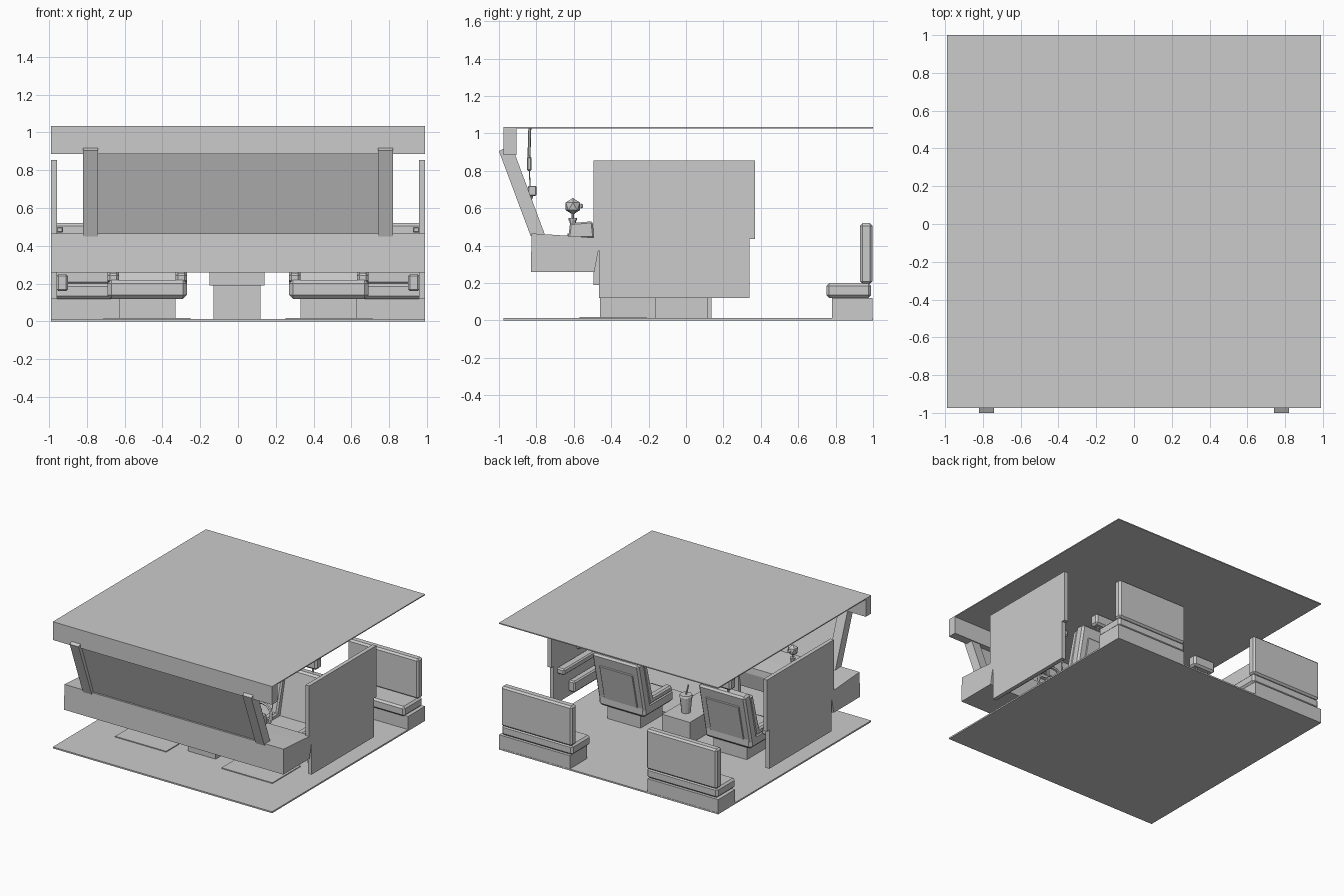
import bpy, bmesh, math
from mathutils import Vector

if "Cube" in bpy.data.objects:
    bpy.data.objects.remove(bpy.data.objects["Cube"])


def prism(name, pts, x0, x1, bevel=0):
    """Extrude a (y, z) profile from x0 to x1, with optional chamfer."""
    bm = bmesh.new()
    f = bm.faces.new([bm.verts.new((x0, y, z)) for y, z in pts])
    r = bmesh.ops.extrude_face_region(bm, geom=[f])
    for v in r["geom"]:
        if isinstance(v, bmesh.types.BMVert):
            v.co.x = x1
    bmesh.ops.recalc_face_normals(bm, faces=bm.faces[:])
    if bevel:
        bmesh.ops.bevel(bm, geom=bm.edges[:], offset=bevel, segments=1,
                        profile=0.5, affect='EDGES')
    me = bpy.data.meshes.new(name)
    bm.to_mesh(me)
    bm.free()
    ob = bpy.data.objects.new(name, me)
    bpy.context.collection.objects.link(ob)
    return ob


def box(name, x, y, z, bevel=0):
    return prism(name, [(y[0], z[0]), (y[1], z[0]), (y[1], z[1]), (y[0], z[1])],
                 x[0], x[1], bevel)


def rod(name, a, b, r1, r2=None, n=8):
    """Cone or cylinder between two points."""
    a, b = Vector(a), Vector(b)
    bpy.ops.mesh.primitive_cone_add(vertices=n, radius1=r1, radius2=r1 if r2 is None else r2,
                                    depth=(b - a).length, location=(a + b) / 2)
    ob = bpy.context.object
    ob.name = name
    ob.rotation_euler = (b - a).to_track_quat('Z', 'Y').to_euler()
    return ob


# Shell: floor, roof, header above the windscreen
box("floor", (-.99, .99), (-.975, 1), (0, .012))
box("roof", (-.99, .99), (-.975, 1), (1.026, 1.034))
box("roof_header", (-.99, .99), (-.975, -.905), (.885, 1.03))

# Windscreen and its pillars
prism("windscreen", [(-.965, .9), (-.805, .455), (-.795, .455), (-.955, .9)], -.74, .74)
for s in (-1, 1):
    prism("windscreen_pillar", [(-1, .905), (-.975, .918), (-.915, .89), (-.755, .46), (-.83, .45)],
          s * .74, s * .82)

# Dashboard, centre stack, instrument hood
prism("dashboard", [(-.83, .26), (-.825, .465), (-.62, .452), (-.47, .44), (-.465, .39), (-.49, .26)],
      -.99, .99)
box("centre_stack", (-.15, .14), (-.495, -.462), (.19, .375))
prism("instrument_hood", [(-.63, .44), (-.62, .52), (-.5, .53), (-.49, .44)], .35, .61, .008)

# Centre console, cup and straw
box("console", (-.13, .12), (-.46, .135), (.01, .19))
rod("cup", (0, 0, .19), (0, 0, .32), .034, .048, 12)
rod("cup_lid", (0, 0, .32), (0, 0, .335), .052, .046, 12)
rod("straw", (0, 0, .33), (-.015, -.01, .41), .006, None, 6)

# Steering wheel on the +x side
tilt = math.radians(68)
c = Vector((.48, -.41, .44))
bpy.ops.mesh.primitive_torus_add(major_segments=16, minor_segments=6, major_radius=.105,
                                 minor_radius=.013, location=c, rotation=(tilt, 0, 0))
bpy.context.object.name = "steering_wheel"
axis = Vector((0, -math.sin(tilt), math.cos(tilt)))
rod("steering_column", c, c + Vector((0, -.09, -.03)), .025)
rod("steering_hub", c - Vector((0, .012, 0)), c + Vector((0, .012, 0)), .035)
for d in ((-.1, 0, 0), (.1, 0, 0), (0, -.035, -.095)):
    rod("steering_spoke", c, c + Vector(d), .01, None, 6)

for s in (-1, 1):
    def bx(name, a, b, y, z, bevel=0):
        return box(name, (s * a, s * b), y, z, bevel)

    # Side doors with armrest ledges inside
    prism("door", [(-.465, .12), (.34, .12), (.34, .435), (.37, .435), (.37, .855), (-.495, .855),
                   (-.495, .375), (-.465, .375)], s * .957, s * .99)
    bx("door_armrest", .89, .96, (-.36, .3), (.36, .41), .01)
    bx("door_handle", .925, .96, (-.3, .05), (.47, .5), .006)
    bx("door_pocket", .9, .96, (-.4, .15), (.16, .25), .01)

    # Floor mats
    bx("floor_mat", .25, .71, (-.57, -.21), (.01, .019))

    # Front seats
    bx("front_seat_base", .33, .63, (-.165, .115), (.01, .125))
    bx("front_seat_cushion", .27, .69, (-.23, .15), (.12, .22), .02)
    prism("front_seat_back", [(.06, .17), (.14, .15), (.235, .575), (.155, .585)],
          s * .27, s * .69, .015)
    prism("front_seat_back_pocket", [(.13, .2), (.156, .19), (.222, .48), (.2, .49)],
          s * .33, s * .63, .004)
    for a in (.27, .63):
        bx("front_seat_cushion_bolster", a, a + .06, (-.21, .08), (.205, .255), .012)
        prism("front_seat_back_bolster", [(.02, .21), (.08, .2), (.165, .555), (.115, .56)],
              s * a, s * (a + .06), .012)
    bx("headrest", .38, .58, (.18, .255), (.61, .705), .015)
    for a in (.43, .53):
        rod("headrest_post", (s * a, .205, .56), (s * a, .218, .63), .008, None, 6)

    # Rear seats
    bx("rear_seat_base", .35, .99, (.78, .998), (.01, .12))
    bx("rear_seat_cushion", .335, .975, (.75, .99), (.12, .2), .015)
    bx("rear_seat_back", .335, .975, (.93, .998), (.195, .52), .014)

# Rear view mirror with a dangling pendant
rod("mirror_stem", (0, -.835, 1.03), (0, -.84, .86), .008, None, 6)
box("mirror", (-.14, .14), (-.85, -.825), (.8, .875), .006)
rod("pendant_string", (-.04, -.838, .81), (-.04, -.833, .71), .003, None, 6)
box("pendant_block", (-.06, -.02), (-.845, -.8), (.665, .72), .005)
rod("pendant_tip", (-.04, -.83, .67), (-.04, -.835, .63), .014, .006, 6)

# Dashboard bobble ornament on the -x side
rod("ornament_base", (-.54, -.605, .44), (-.54, -.605, .465), .028)
rod("ornament_body", (-.54, -.605, .46), (-.54, -.605, .54), .012, .018)
rod("ornament_collar", (-.54, -.605, .535), (-.54, -.605, .548), .022)
rod("ornament_neck", (-.54, -.605, .54), (-.54, -.605, .575), .006)
bpy.ops.mesh.primitive_ico_sphere_add(subdivisions=1, radius=.045, location=(-.54, -.605, .61))
bpy.context.object.name = "ornament_head"
rod("ornament_nose", (-.54, -.565, .612), (-.54, -.55, .612), .015, .008, 6)
